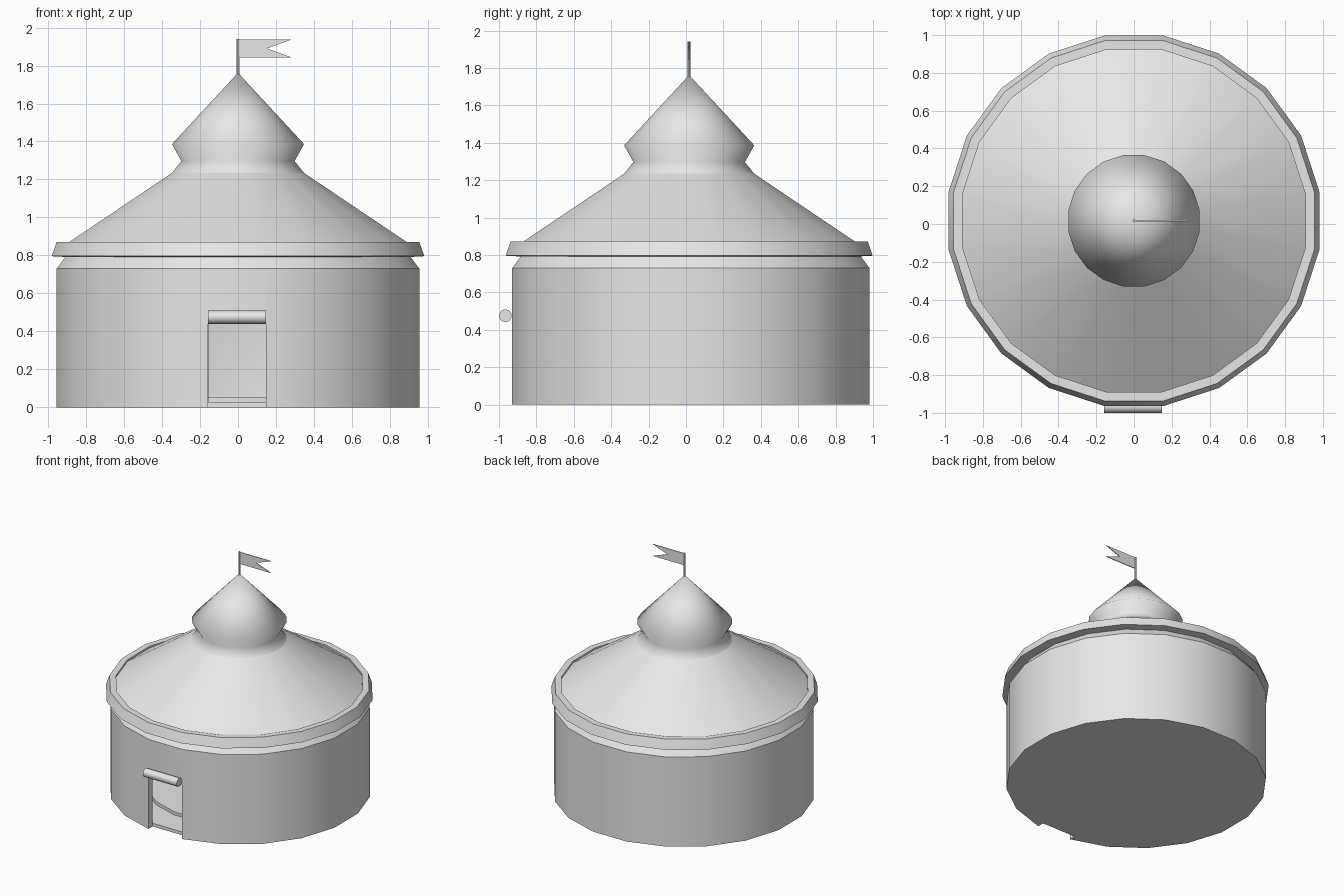
import bpy, bmesh, math
from mathutils import Matrix

cube = bpy.data.objects.get("Cube")
if cube:
    bpy.data.objects.remove(cube, do_unlink=True)

SIDES = 20
HALF = math.pi / SIDES
ROOF_Y = 0.017
WALL_Y = 0.026

grey = bpy.data.materials.new("light_grey")
grey.use_nodes = True
grey.diffuse_color = (0.8, 0.8, 0.8, 1)
grey.node_tree.nodes["Principled BSDF"].inputs["Base Color"].default_value = grey.diffuse_color


def finish(name, bm, smooth=30):
    bmesh.ops.recalc_face_normals(bm, faces=bm.faces)
    mesh = bpy.data.meshes.new(name)
    bm.to_mesh(mesh)
    bm.free()
    mesh.materials.append(grey)
    obj = bpy.data.objects.new(name, mesh)
    bpy.context.collection.objects.link(obj)
    if smooth:
        smooth_shade(obj, smooth)
    return obj


def smooth_shade(obj, angle):
    bpy.ops.object.select_all(action='DESELECT')
    obj.select_set(True)
    bpy.context.view_layer.objects.active = obj
    bpy.ops.object.shade_smooth_by_angle(angle=math.radians(angle))


def lathe(name, profile, y, smooth=30):
    """Revolve (flat-side radius, height) points into a polygonal solid."""
    bm = bmesh.new()
    rings = []
    for r, z in profile:
        r /= math.cos(HALF)
        rings.append([bm.verts.new((r * math.cos((2 * i + 1) * HALF),
                                    y + r * math.sin((2 * i + 1) * HALF), z))
                      for i in range(SIDES)])
    for a, b in zip(rings, rings[1:]):
        for i in range(SIDES):
            j = (i + 1) % SIDES
            bm.faces.new((a[i], a[j], b[j], b[i]))
    bmesh.ops.remove_doubles(bm, verts=bm.verts, dist=1e-5)
    return finish(name, bm, smooth)


def cylinder(name, radius, length, matrix, segments):
    bm = bmesh.new()
    bmesh.ops.create_cone(bm, cap_ends=True, segments=segments, radius1=radius,
                          radius2=radius, depth=length, matrix=matrix)
    return finish(name, bm)


# Round wall with floor and a low inner platform
wall = lathe("wall_and_floor", [
    (0, 0), (0.955, 0), (0.955, 0.73), (0.907, 0.795), (0.88, 0.795),
    (0.905, 0.73), (0.905, 0.026), (0.69, 0.026), (0.69, 0.052), (0, 0.052)],
    WALL_Y, smooth=0)

# Doorway cut through the front
bm = bmesh.new()
bmesh.ops.create_cube(bm, size=1, matrix=Matrix.Translation((-0.005, -0.97, 0.17))
                      @ Matrix.Diagonal((0.304, 0.19, 0.54, 1)))
cutter = finish("door_cutter", bm, smooth=0)
cutter.hide_render = True
mod = wall.modifiers.new("doorway", 'BOOLEAN')
mod.operation = 'DIFFERENCE'
mod.solver = 'EXACT'
mod.object = cutter
bpy.context.view_layer.objects.active = wall
bpy.ops.object.modifier_apply(modifier=mod.name)
bpy.data.objects.remove(cutter, do_unlink=True)
smooth_shade(wall, 30)

# Rolled-up door flap
cylinder("rolled_door_flap", 0.034, 0.305,
         Matrix.Translation((-0.005, -0.966, 0.475)) @ Matrix.Rotation(math.pi / 2, 4, 'Y'), 16)

# Roof with eave rim, hollow underneath
lathe("roof_and_eave", [
    (0, 1.2), (0.32, 1.2), (0.87, 0.83), (0.87, 0.79), (0.981, 0.796),
    (0.955, 0.872), (0.907, 0.872), (0.907, 0.858), (0.347, 1.235), (0, 1.235)], ROOF_Y)

# Pointed cap with a pinched neck
lathe("roof_cap", [(0.347, 1.235), (0.298, 1.297), (0.348, 1.386), (0, 1.762)],
      ROOF_Y, smooth=180)

# Flag pole and swallow-tailed flag
cylinder("flag_pole", 0.008, 0.2, Matrix.Translation((0.001, ROOF_Y, 1.84)), 8)
bm = bmesh.new()
outline = [(0, 1.842), (0.285, 1.842), (0.153, 1.89), (0.285, 1.938), (0, 1.938)]
face = bm.faces.new([bm.verts.new((x, ROOF_Y - 0.003, z)) for x, z in outline])
new = bmesh.ops.extrude_face_region(bm, geom=[face])["geom"]
bmesh.ops.translate(bm, vec=(0, 0.006, 0),
                    verts=[v for v in new if isinstance(v, bmesh.types.BMVert)])
finish("flag", bm, smooth=0)
